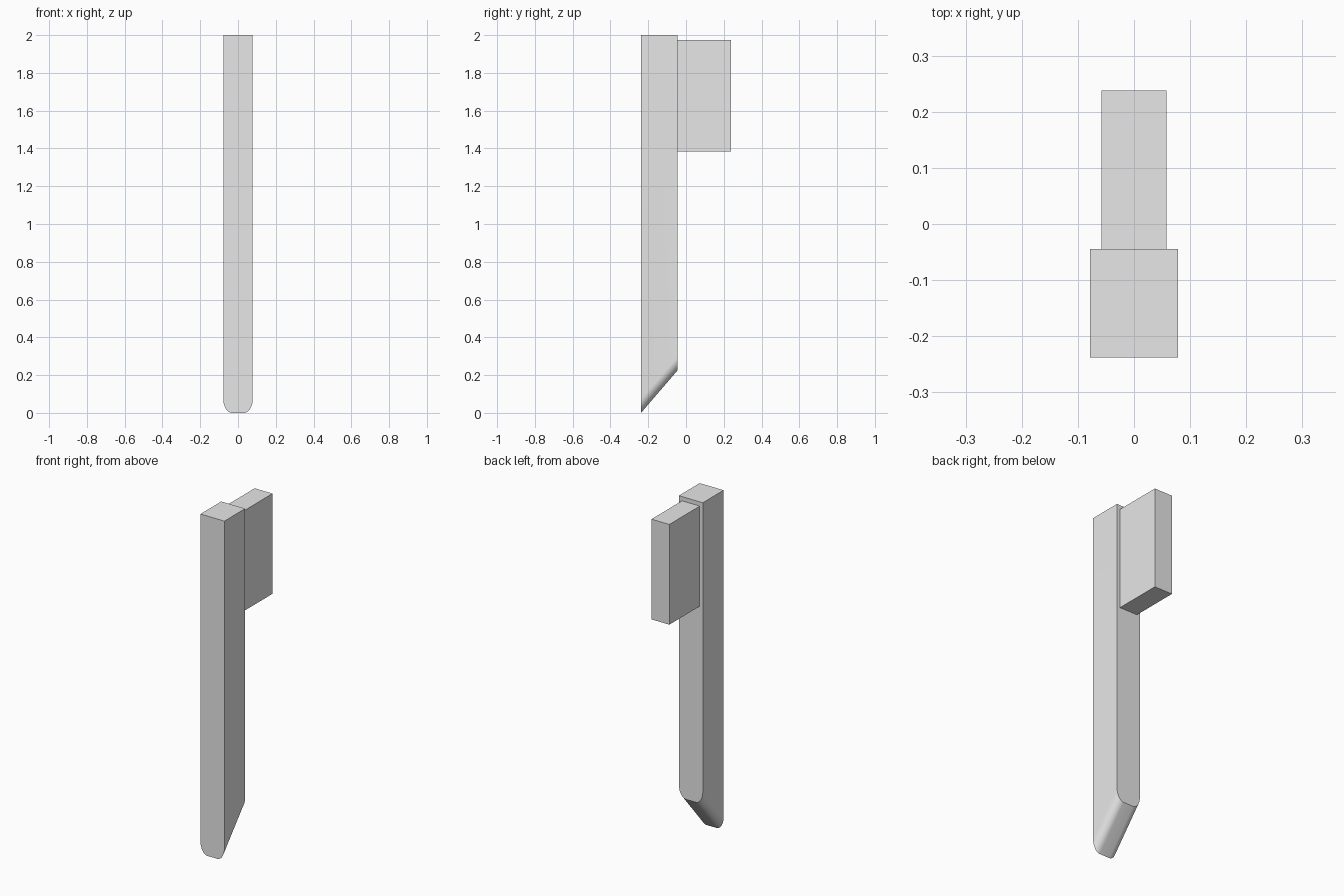
import bpy
from math import sin, cos, pi

old = bpy.data.objects.get("Cube")
if old:
    bpy.data.objects.remove(old, do_unlink=True)

grey = bpy.data.materials.new("light grey")
grey.use_nodes = True
colour = (0.8, 0.8, 0.8, 1)
grey.diffuse_color = colour
grey.node_tree.nodes["Principled BSDF"].inputs["Base Color"].default_value = colour


def extrude_profile(name, profile, y_front, y_back, lift):
    """Sweep an (x, z) outline from front to back; lift(z) raises the back edge."""
    n = len(profile)
    verts = [(x, y_front, z) for x, z in profile]
    verts += [(x, y_back, z + lift(z)) for x, z in profile]
    faces = [tuple(range(n)), tuple(reversed(range(n, 2 * n)))]
    faces += [(i, i + n, (i + 1) % n + n, (i + 1) % n) for i in range(n)]
    mesh = bpy.data.meshes.new(name)
    mesh.from_pydata(verts, [], faces)
    mesh.materials.append(grey)
    obj = bpy.data.objects.new(name, mesh)
    bpy.context.collection.objects.link(obj)
    bpy.ops.object.select_all(action='DESELECT')
    obj.select_set(True)
    bpy.context.view_layer.objects.active = obj
    bpy.ops.object.shade_smooth_by_angle(angle=pi / 6)
    return obj


# Long bar with a rounded, slanted lower end
half, height, seam = 0.078, 2.0, -0.045
rx, rz, steps = 0.046, 0.075, 12
arc = [(half - rx + rx * sin(a), rz - rz * cos(a))
       for a in (i * pi / 2 / steps for i in range(steps + 1))]
right_side = arc + [(half, height)]
outline = right_side + [(-x, z) for x, z in reversed(right_side)]
extrude_profile("bar", outline, -0.238, seam,
                lambda z: 0.225 if z < 1 else 0)

# Block fixed behind the upper end
w, low, high = 0.058, 1.385, 1.975
extrude_profile("back_block", [(-w, low), (w, low), (w, high), (-w, high)],
                seam, 0.238, lambda z: 0)
